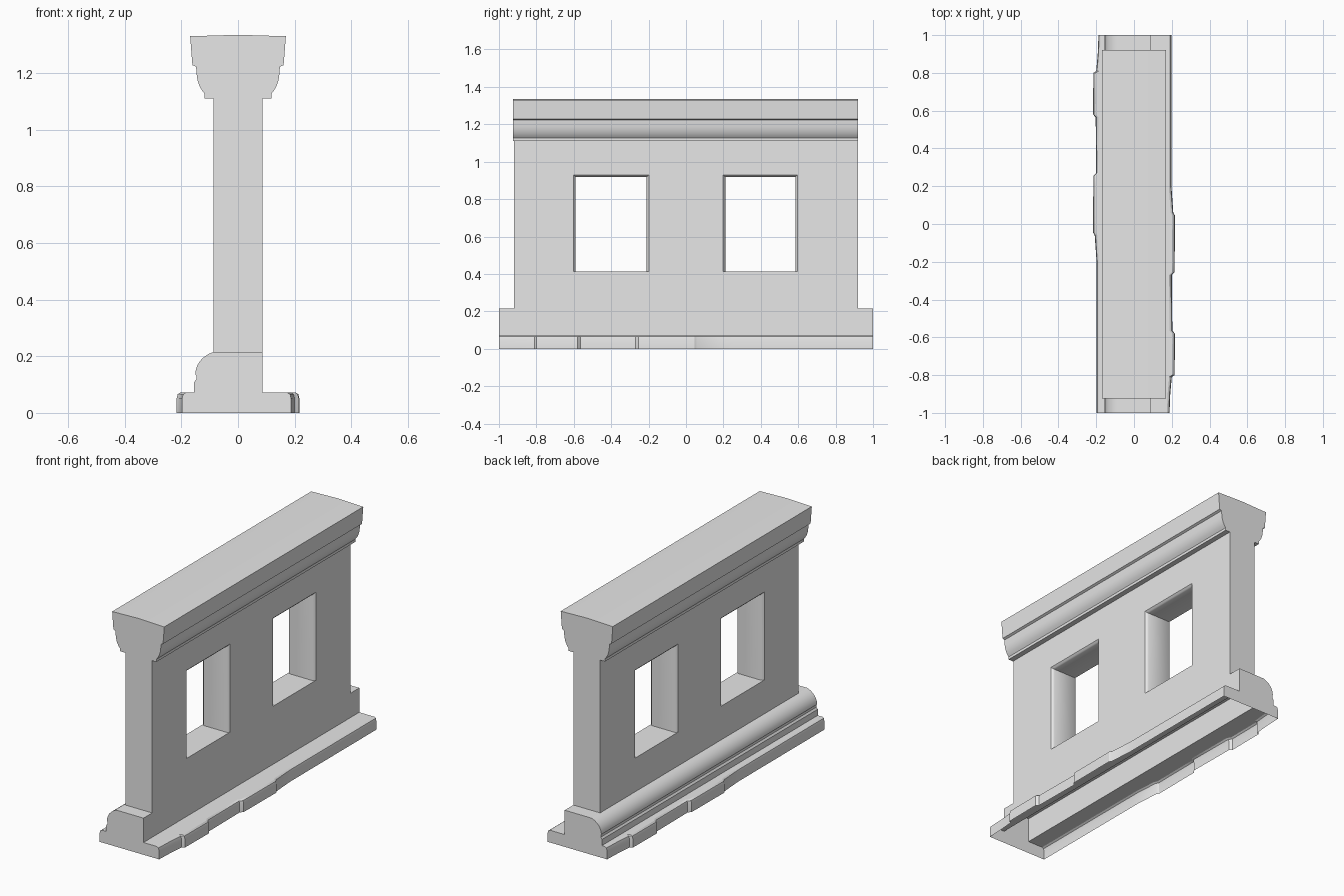
import bpy, bmesh, math

cube = bpy.data.objects.get("Cube")
if cube:
    bpy.data.objects.remove(cube, do_unlink=True)

stone = bpy.data.materials.new("grey_stone")
stone.use_nodes = True
GREY = (0.8, 0.8, 0.8, 1)
stone.diffuse_color = GREY
stone.node_tree.nodes["Principled BSDF"].inputs["Base Color"].default_value = GREY

HALF = 0.087      # half thickness of the wall
LEDGE = 0.072     # top of the footing
PLINTH = 0.215    # top of the plinth


def loft(name, sections, closed=True):
    """Skin a run of matching sections and cap both ends."""
    bm = bmesh.new()
    rings = [[bm.verts.new(p) for p in s] for s in sections]
    n = len(rings[0])
    for a, b in zip(rings, rings[1:]):
        for i in range(n if closed else n - 1):
            j = (i + 1) % n
            bm.faces.new((a[i], a[j], b[j], b[i]))
    bm.faces.new(rings[0])
    bm.faces.new(rings[-1][::-1])
    bmesh.ops.recalc_face_normals(bm, faces=bm.faces)
    mesh = bpy.data.meshes.new(name)
    bm.to_mesh(mesh)
    bm.free()
    mesh.materials.append(stone)
    ob = bpy.data.objects.new(name, mesh)
    bpy.context.collection.objects.link(ob)
    return ob


def activate(ob):
    bpy.ops.object.select_all(action='DESELECT')
    ob.select_set(True)
    bpy.context.view_layer.objects.active = ob


def smooth(ob):
    activate(ob)
    bpy.ops.object.shade_smooth_by_angle(angle=math.radians(30))


def extrude_y(name, profile, y0, y1):
    return loft(name, [[(x, y, z) for x, z in profile] for y in (y0, y1)])


# Wall with two window openings whose side and top rims flare outward
wall = extrude_y("wall", [(-HALF, PLINTH), (HALF, PLINTH), (HALF, 1.115), (-HALF, 1.115)],
                 -0.92, 0.92)
rim = [(0.1, 0.012), (HALF, 0.012), (0.08, 0.004), (0.072, 0)]
rim += [(-x, f) for x, f in reversed(rim)]
for y0, y1 in ((-0.59, -0.21), (0.21, 0.585)):
    cutter = loft("window_cutter", [
        [(x, y0 - f, 0.413), (x, y1 + f, 0.413), (x, y1 + f, 0.918 + f), (x, y0 - f, 0.918 + f)]
        for x, f in rim])
    cutter.hide_render = True
    mod = wall.modifiers.new("window", 'BOOLEAN')
    mod.operation = 'DIFFERENCE'
    mod.solver = 'EXACT'
    mod.object = cutter
    activate(wall)
    bpy.ops.object.modifier_apply(modifier=mod.name)
    bpy.data.objects.remove(cutter, do_unlink=True)
smooth(wall)

# Cornice moulding, mirrored about the wall
half = [(HALF, 1.111), (0.118, 1.111), (0.118, 1.127), (0.127, 1.138), (0.135, 1.152),
        (0.141, 1.168), (0.145, 1.185), (0.148, 1.222), (0.161, 1.228), (0.169, 1.33)]
cornice = extrude_y("cornice", half + [(0, 1.335)] + [(-x, z) for x, z in reversed(half)],
                    -0.925, 0.92)
smooth(cornice)

# Base moulding on the right side only
moulding = extrude_y("base_moulding", [
    (-HALF, LEDGE), (-0.155, LEDGE), (-0.155, 0.108), (-0.147, 0.119), (-0.147, 0.131),
    (-0.151, 0.137), (-0.149, 0.152), (-0.144, 0.167), (-0.135, 0.182), (-0.123, 0.195),
    (-0.106, 0.207), (-HALF, PLINTH)], -1, 1)
smooth(moulding)

# Footing and plinth: hollow below, with worn, stepped long edges
EDGE = [(-1, 0.188), (-0.9, 0.192), (-0.81, 0.2), (-0.8, 0.215), (-0.58, 0.217),
        (-0.565, 0.203), (-0.27, 0.2), (-0.255, 0.215), (0.045, 0.217), (0.06, 0.208),
        (0.2, 0.198), (1, 0.198)]


def reach(y):
    for (a, wa), (b, wb) in zip(EDGE, EDGE[1:]):
        if a <= y <= b:
            return wa + (wb - wa) * (y - a) / (b - a)


def side(w, y):
    return [(w, y, 0), (w, y, 0.05), (w - 0.004, y, 0.066), (w - 0.014, y, LEDGE),
            (HALF, y, LEDGE), (HALF, y, PLINTH)]


stations = sorted({y for y, w in EDGE} | {-y for y, w in EDGE})
footing = loft("footing", [
    side(reach(y), y) + [(-p[0], p[1], p[2]) for p in reversed(side(reach(-y), y))]
    for y in stations], closed=False)
smooth(footing)
